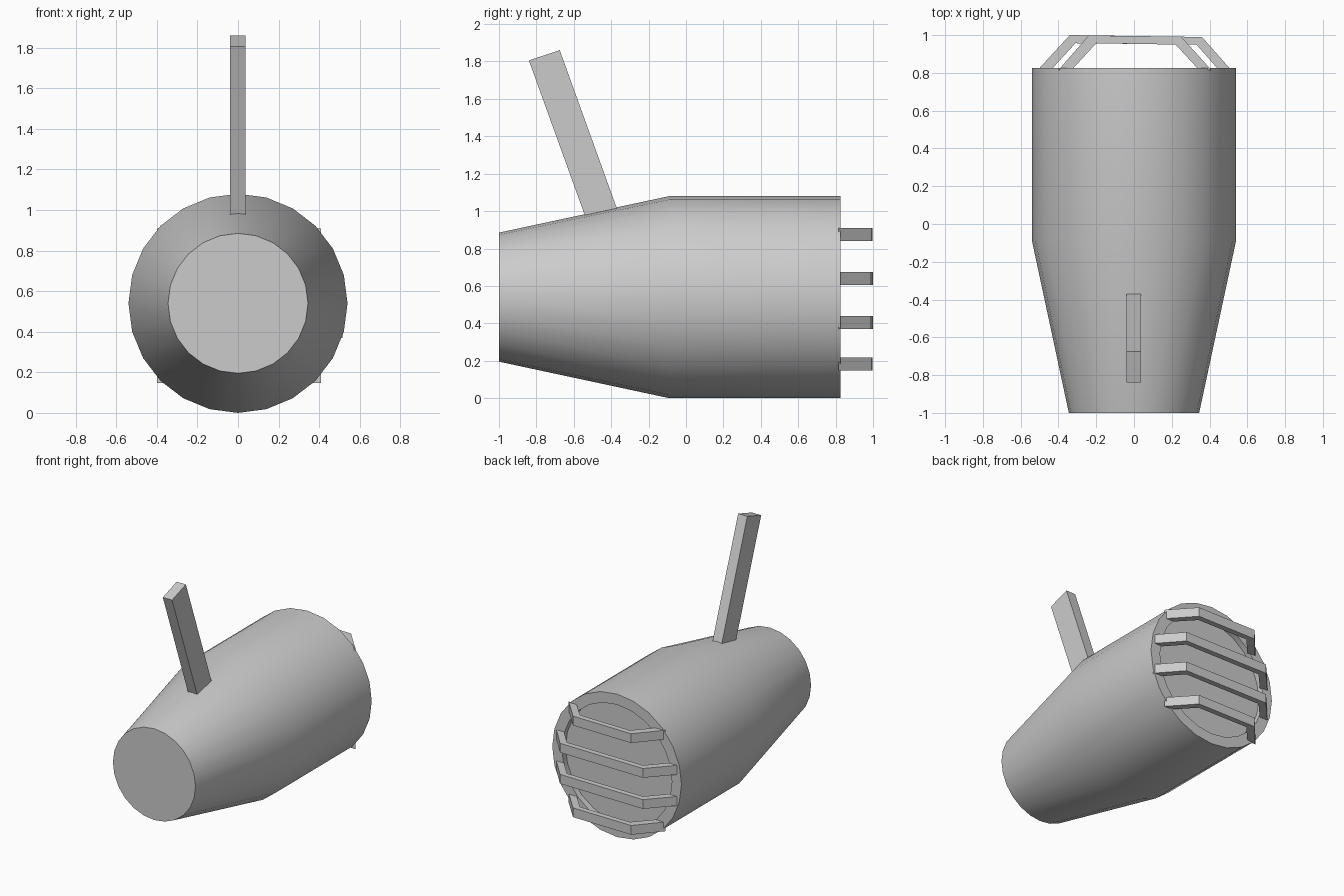
import bpy, bmesh, math

cube = bpy.data.objects.get("Cube")
if cube:
    bpy.data.objects.remove(cube, do_unlink=True)

GREY = (0.6, 0.6, 0.6, 1)
grey = bpy.data.materials.new("plain_grey")
grey.use_nodes = True
grey.diffuse_color = GREY
grey.node_tree.nodes["Principled BSDF"].inputs["Base Color"].default_value = GREY


def finish(bm, name, smooth=False):
    bmesh.ops.recalc_face_normals(bm, faces=bm.faces)
    mesh = bpy.data.meshes.new(name)
    bm.to_mesh(mesh)
    bm.free()
    obj = bpy.data.objects.new(name, mesh)
    bpy.context.collection.objects.link(obj)
    mesh.materials.append(grey)
    if smooth:
        bpy.ops.object.select_all(action='DESELECT')
        obj.select_set(True)
        bpy.context.view_layer.objects.active = obj
        bpy.ops.object.shade_smooth_by_angle(angle=math.radians(30))
    return obj


def lathe(name, profile, z, sides=24):
    """Turn (radius, y) pairs about the y axis and cap both ends."""
    bm = bmesh.new()
    rings = []
    for r, y in profile:
        angles = [math.tau * i / sides for i in range(sides)]
        rings.append([bm.verts.new((r * math.sin(a), y, z + r * math.cos(a))) for a in angles])
    for a, b in zip(rings, rings[1:]):
        for i in range(sides):
            j = (i + 1) % sides
            bm.faces.new((a[i], a[j], b[j], b[i]))
    bm.faces.new(rings[0])
    bm.faces.new(rings[-1])
    return finish(bm, name, True)


def prism(name, base, offset):
    """Extrude a flat outline along an offset."""
    bm = bmesh.new()
    face = bm.faces.new([bm.verts.new(p) for p in base])
    out = bmesh.ops.extrude_face_region(bm, geom=[face])
    verts = [v for v in out["geom"] if isinstance(v, bmesh.types.BMVert)]
    bmesh.ops.translate(bm, verts=verts, vec=offset)
    return finish(bm, name)


# Tapered body with a shallow recess in the back
lathe("body", [(0.345, -1), (0.54, -0.09), (0.54, 0.825), (0.46, 0.825), (0.46, 0.78)], 0.54)

# Slanted handle, its foot sunk into the taper
side = [(-0.84, 1.805), (-0.675, 1.86), (-0.35, 0.96), (-0.52, 0.92)]
prism("handle", [(-0.04, y, z) for y, z in side], (0.077, 0, 0))

# Bent guard bars across the back
long_bar = [(-0.51, 0.815), (-0.34, 1.0), (0.36, 0.99), (0.515, 0.815),
            (0.45, 0.815), (0.33, 0.95), (-0.31, 0.957), (-0.44, 0.815)]
short_bar = [(-0.40, 0.815), (-0.24, 0.998), (0.25, 0.992), (0.41, 0.815),
             (0.345, 0.815), (0.22, 0.95), (-0.20, 0.957), (-0.33, 0.815)]
bars = [("top", short_bar, 0.84), ("upper", long_bar, 0.605),
        ("lower", long_bar, 0.37), ("bottom", short_bar, 0.147)]
for label, outline, z in bars:
    prism(label + "_guard_bar", [(x, y, z) for x, y in outline], (0, 0, 0.07))
